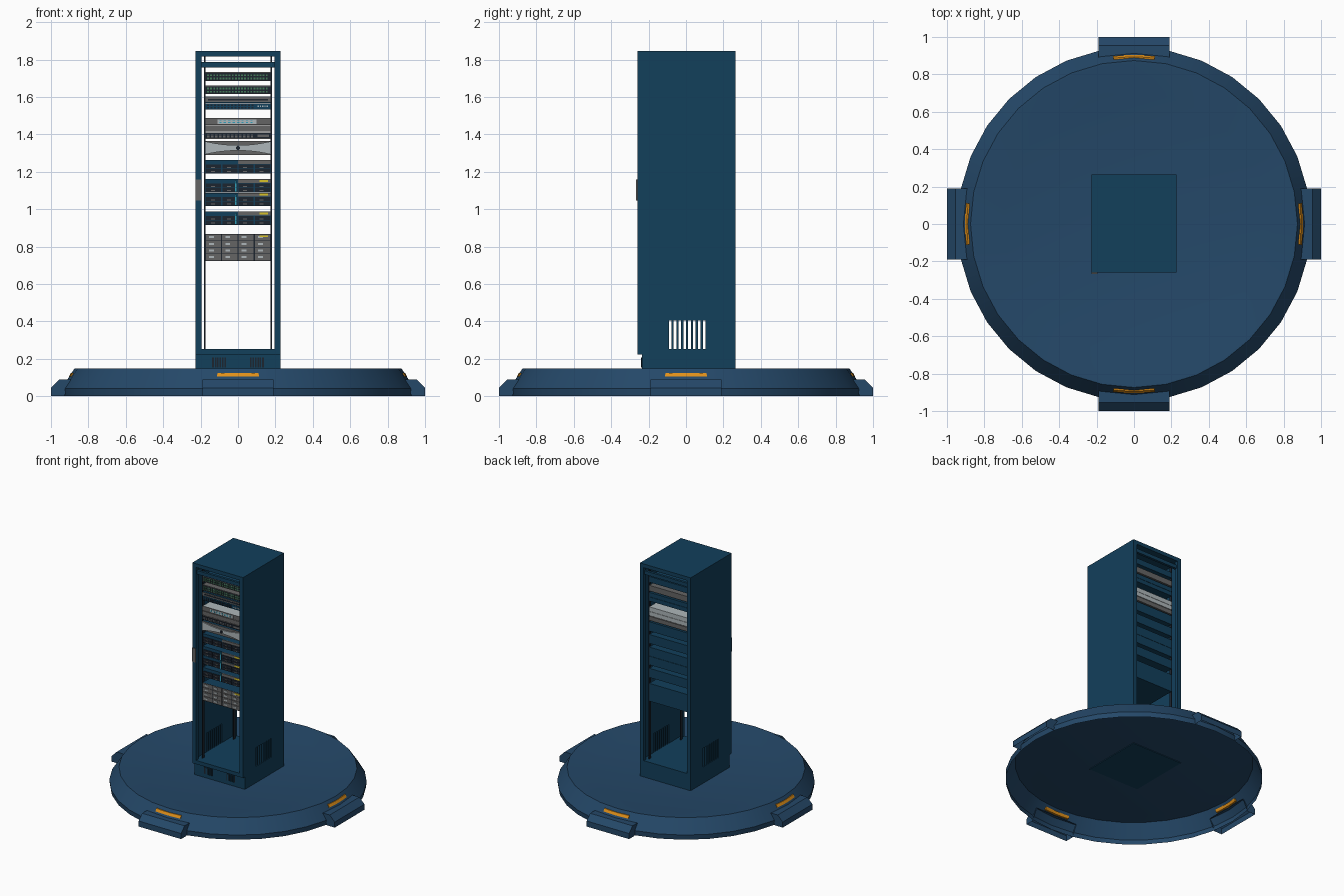
import bpy, bmesh, math
from mathutils import Matrix, Vector

if "Cube" in bpy.data.objects:
    bpy.data.objects.remove(bpy.data.objects["Cube"])


def material(name, rgb):
    m = bpy.data.materials.new(name)
    m.diffuse_color = (*rgb, 1)
    m.use_nodes = True
    m.node_tree.nodes["Principled BSDF"].inputs["Base Color"].default_value = m.diffuse_color
    return m


BASE = material("base_blue", (0.018, 0.065, 0.14))
RACK = material("rack_blue", (0.006, 0.05, 0.105))
DARK = material("dark", (0.012, 0.018, 0.028))
ORANGE = material("orange", (0.75, 0.28, 0.01))
GREY = material("mid_grey", (0.13, 0.13, 0.13))
LIGHT = material("light_grey", (0.42, 0.47, 0.49))
GREEN = material("green", (0.06, 0.2, 0.1))
CYAN = material("cyan", (0.03, 0.35, 0.5))
YELLOW = material("yellow", (0.7, 0.55, 0.02))


def finish(name, bm, mat, smooth=False):
    bmesh.ops.recalc_face_normals(bm, faces=bm.faces)
    me = bpy.data.meshes.new(name)
    bm.to_mesh(me)
    bm.free()
    ob = bpy.data.objects.new(name, me)
    bpy.context.collection.objects.link(ob)
    me.materials.append(mat)
    if smooth:
        bpy.context.view_layer.objects.active = ob
        ob.select_set(True)
        bpy.ops.object.shade_smooth_by_angle(angle=math.radians(25))
        ob.select_set(False)
    return ob


def boxes(name, mat, items):
    """One object from many boxes given as (x0, x1, y0, y1, z0, z1)."""
    bm = bmesh.new()
    for x0, x1, y0, y1, z0, z1 in items:
        mtx = Matrix.Translation(((x0 + x1) / 2, (y0 + y1) / 2, (z0 + z1) / 2)) @ \
            Matrix.Diagonal((x1 - x0, y1 - y0, z1 - z0, 1))
        bmesh.ops.create_cube(bm, size=1, matrix=mtx)
    return finish(name, bm, mat)


def both(items):
    """Add mirror images across x = 0."""
    return items + [(-b[1], -b[0], *b[2:]) for b in items]


def prism(name, mat, pts, y0, y1):
    """Extrude an (x, z) outline along y."""
    bm = bmesh.new()
    f = bm.faces.new([bm.verts.new((x, y0, z)) for x, z in pts])
    ext = bmesh.ops.extrude_face_region(bm, geom=[f])
    vs = [v for v in ext["geom"] if isinstance(v, bmesh.types.BMVert)]
    bmesh.ops.translate(bm, verts=vs, vec=(0, y1 - y0, 0))
    return finish(name, bm, mat)


# Round base: open-bottomed shell with a shallow dished floor
SEG = 32
bm = bmesh.new()
rings = []
for r, z in [(0.94, 0), (0.945, 0.04), (0.874, 0.148), (0.862, 0.148), (0.70, 0.12)]:
    rings.append([bm.verts.new((r * math.cos(2 * math.pi * i / SEG), r * math.sin(2 * math.pi * i / SEG), z))
                  for i in range(SEG)])
for a, b in zip(rings, rings[1:]):
    for i in range(SEG):
        j = (i + 1) % SEG
        bm.faces.new((a[i], a[j], b[j], b[i]))
bm.faces.new(rings[-1])
base = finish("round_base", bm, BASE, True)

# Four hollow foot blocks and curved light strips around the base
for k, side in enumerate(("front", "right", "back", "left")):
    rot = Matrix.Rotation(k * math.pi / 2, 4, 'Z')
    bm = bmesh.new()
    prof = [(0.93, 0), (1, 0), (1, 0.045), (0.955, 0.09), (0.885, 0.09)]
    ends = [[bm.verts.new(rot @ Vector((x, -r, z))) for r, z in prof] for x in (-0.19, 0.19)]
    for e in ends:
        bm.faces.new(e)
    for i in range(1, 4):
        bm.faces.new((ends[0][i], ends[0][i + 1], ends[1][i + 1], ends[1][i]))
    finish("foot_block_" + side, bm, BASE)

    bm = bmesh.new()
    rows = []
    for i in range(7):
        a = -math.pi / 2 + math.radians(7.1) * (i / 3 - 1)
        rows.append([bm.verts.new(rot @ Vector((r * math.cos(a), r * math.sin(a), z)))
                     for r, z in [(0.885, 0.105), (0.904, 0.105), (0.893, 0.125), (0.876, 0.125)]])
    for a, b in zip(rows, rows[1:]):
        for i in range(4):
            bm.faces.new((a[i], a[(i + 1) % 4], b[(i + 1) % 4], b[i]))
    bm.faces.new(rows[0])
    bm.faces.new(rows[-1])
    finish("light_strip_" + side, bm, ORANGE)

# Plinth with two front grilles
W, F, B, Z0, Z1 = 0.227, -0.26, 0.265, 0.222, 1.845
boxes("plinth", RACK, [(-W, W, -0.235, B, 0.115, Z0)])
boxes("plinth_grilles", DARK, both([(0.065, 0.138, -0.238, -0.23, 0.152, 0.206)]))
boxes("plinth_grille_bars", RACK,
      both([(0.072 + i * 0.013, 0.077 + i * 0.013, -0.241, -0.23, 0.152, 0.206) for i in range(5)]))

# Cabinet frame: posts, top, floor and cross bars
frame = both([(0.194, W, F, F + 0.03, Z0, Z1), (0.194, W, B - 0.03, B, Z0, Z1)])
frame += [(-W, W, F, B, Z1 - 0.03, Z1), (-W, W, F, B, Z0, Z0 + 0.03)]
frame += [(-0.2, 0.2, y, y + 0.02, 1.757, 1.787) for y in (F + 0.01, B - 0.03)]
boxes("cabinet_frame", RACK, frame)

# Side panels with see-through vent slots
PX, V0, V1, S0, S1 = 0.215, 0.25, 0.405, -0.092, 0.104
panel = [(PX, W, F + 0.03, B - 0.03, V1, Z1 - 0.03), (PX, W, F + 0.03, S0, Z0 + 0.03, V1),
         (PX, W, S1, B - 0.03, Z0 + 0.03, V1)]
pitch = (S1 - S0 + 0.012) / 8
panel += [(PX, W, S0 + i * pitch - 0.012, S0 + i * pitch, V0, V1) for i in range(1, 8)]
boxes("side_panels", RACK, both(panel))

# Mounting rails and door latch
boxes("mounting_rails", DARK, both([(0.175, 0.181, y, y + 0.025, 0.25, 1.815) for y in (-0.205, 0.195)]))
boxes("latch", GREY, [(-0.227, -0.196, -0.266, -0.255, 1.046, 1.158)])

# Rack units
HW, UF, UB = 0.175, -0.2, 0.22


def unit(name, z0, z1, mat):
    boxes(name, mat, [(-HW, HW, UF, UB, z0, z1)])


def on_face(name, mat, rects, depth=0.005):
    boxes(name, mat, [(x0, x1, UF - depth, UF + 0.002, z0, z1) for x0, x1, z0, z1 in rects])


def ports(z0, z1, cols, rows, x0=-0.165, x1=0.165, fill=0.6):
    px, pz = (x1 - x0) / cols, (z1 - z0) / rows
    return [(x0 + i * px, x0 + (i + fill) * px, z0 + j * pz, z0 + (j + fill) * pz)
            for i in range(cols) for j in range(rows)]


# Network switches with port rows
for n, (z0, z1, body) in enumerate([(1.685, 1.732, RACK), (1.615, 1.66, GREY)]):
    unit(f"switch_{n}", z0, z1, body)
    on_face(f"switch_face_{n}", DARK, [(-HW, HW, z0, z1)], 0.002)
    on_face(f"switch_ports_{n}", GREEN, ports(z0 + 0.008, z1 - 0.004, 20, 2))
    on_face(f"switch_trim_{n}", GREY, [(-HW, HW, z0, z0 + 0.004), (-HW, HW, z1 - 0.004, z1)], 0.004)
unit("patch_panel", 1.568, 1.603, RACK)
on_face("patch_panel_face", GREY, [(-HW, HW, 1.572, 1.599)])
on_face("patch_panel_slot", DARK, [(-0.16, 0.16, 1.58, 1.59)], 0.007)
unit("router", 1.533, 1.566, RACK)
on_face("router_ports", DARK, ports(1.538, 1.564, 14, 2, -0.165, 0.09))
on_face("router_sockets", LIGHT, ports(1.546, 1.558, 5, 1, 0.105, 0.165))

# Light appliance, grey units and the curved-front unit
unit("appliance", 1.45, 1.486, LIGHT)
on_face("appliance_face", GREY, [(-HW, HW, 1.45, 1.486)], 0.002)
on_face("appliance_plate", LIGHT, [(-0.11, 0.1, 1.456, 1.48)], 0.004)
on_face("appliance_ports", CYAN, ports(1.46, 1.48, 8, 2, -0.1, 0.09, 0.5), 0.006)
unit("grey_unit", 1.415, 1.448, LIGHT)
on_face("grey_unit_face", GREY, [(-HW, HW, 1.415, 1.448)])
unit("controller", 1.376, 1.41, GREY)
on_face("controller_face", DARK, [(-HW, HW, 1.379, 1.407)])
on_face("controller_ports", GREY, ports(1.384, 1.404, 12, 2, -0.165, 0.09) + [(0.105, 0.165, 1.386, 1.4)], 0.007)
unit("curved_unit", 1.29, 1.365, RACK)
on_face("curved_unit_face", GREY, [(-HW, HW, 1.29, 1.365)], 0.003)
arc = [(-HW + 2 * HW * i / 12, 0.014 + 0.021 * (i / 6 - 1) ** 2) for i in range(13)]
prism("curved_bezel", LIGHT, [(x, 1.3275 + h) for x, h in arc] + [(x, 1.3275 - h) for x, h in reversed(arc)],
      UF - 0.012, UF)
bm = bmesh.new()
bmesh.ops.create_cone(bm, cap_ends=True, segments=16, radius1=0.011, radius2=0.011, depth=0.012,
                      matrix=Matrix.Translation((0, UF - 0.012, 1.3275)) @ Matrix.Rotation(math.pi / 2, 4, 'X'))
finish("curved_bezel_button", bm, DARK)

# Servers with drive bays
for n, (z0, z1) in enumerate([(1.19, 1.262), (1.088, 1.16), (1.016, 1.086), (0.914, 0.988)]):
    unit(f"server_{n}", z0, z1, RACK)
    on_face(f"server_bays_{n}", DARK, ports(z0 + 0.004, z0 + 0.05, 4, 2, -0.17, 0.178, 0.92))
    on_face(f"server_handles_{n}", GREY, ports(z0 + 0.009, z0 + 0.052, 4, 2, -0.145, 0.2, 0.25), 0.008)
    on_face(f"server_plate_{n}", GREY, [(0.0, HW, z0 + 0.052, z1)], 0.006)
    if n:
        on_face(f"server_tag_{n}", YELLOW, [(0.115, 0.16, z0 + 0.056, z0 + 0.068)], 0.008)
        on_face(f"server_lights_{n}", CYAN, [(-0.017, -0.008, z0 + 0.004, z1 - 0.008)], 0.009)

# Storage array with a grid of drives
unit("storage_array", 0.722, 0.866, RACK)
on_face("storage_face", DARK, [(-HW, HW, 0.722, 0.866)], 0.002)
on_face("storage_drives", GREY, ports(0.726, 0.868, 4, 4, -0.172, 0.177, 0.93))
on_face("storage_handles", LIGHT, ports(0.738, 0.88, 4, 4, -0.155, 0.194, 0.3) , 0.009)
on_face("storage_tag", YELLOW, [(0.115, 0.16, 0.85, 0.86)], 0.01)
